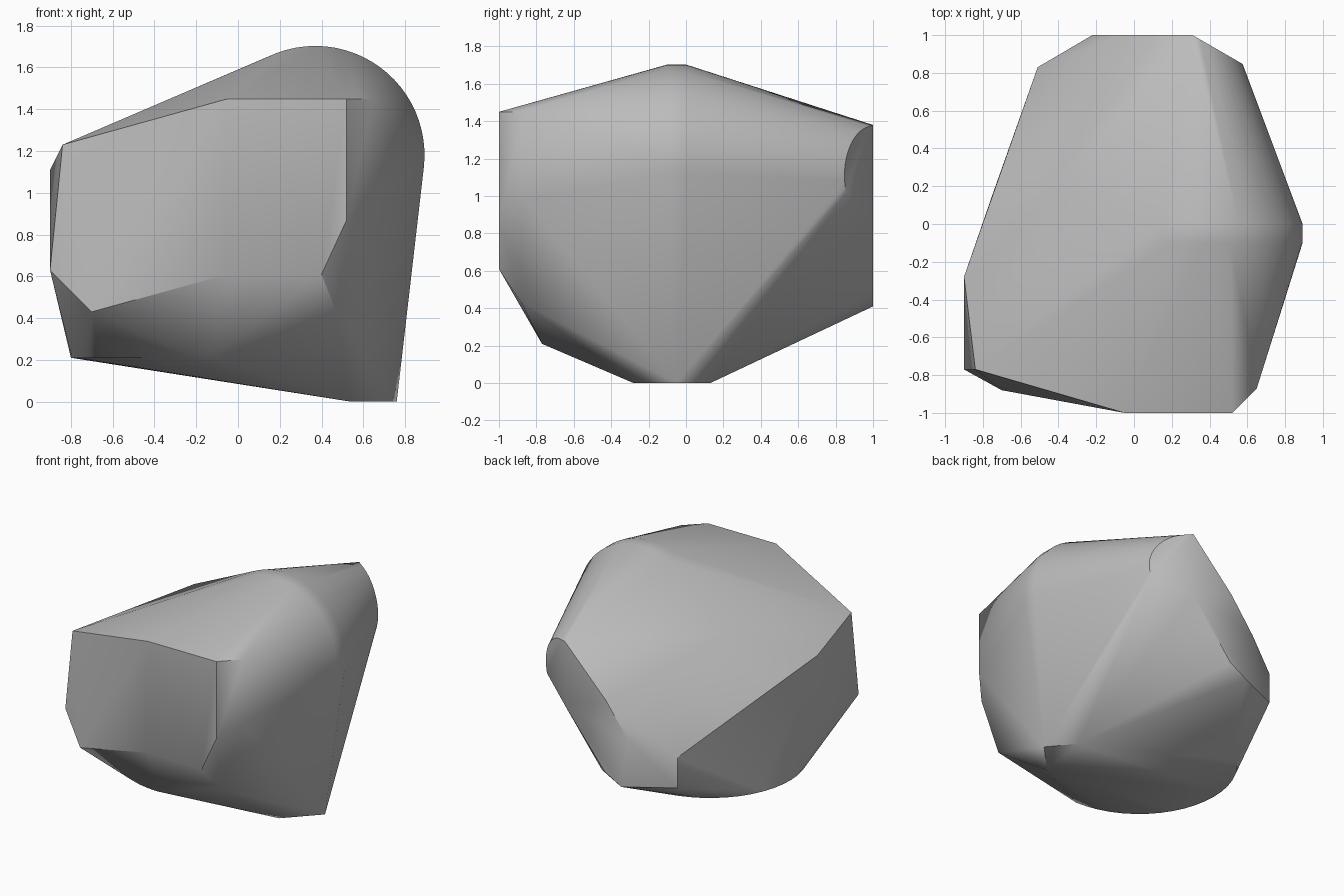
import bpy
import bmesh
from math import cos, sin, radians

# Remove the default cube
default_cube = bpy.data.objects.get("Cube")
if default_cube:
    bpy.data.objects.remove(default_cube, do_unlink=True)


def arc(center, radius, start, end, steps):
    """Points (u, v) along a circular arc, angles in degrees."""
    for i in range(steps + 1):
        angle = radians(start + (end - start) * i / steps)
        yield center[0] + radius * cos(angle), center[1] + radius * sin(angle)


def make_material(name, color):
    material = bpy.data.materials.new(name)
    material.use_nodes = True
    material.diffuse_color = color
    material.node_tree.nodes["Principled BSDF"].inputs["Base Color"].default_value = color
    return material


# Flat front facet
front_facet = [(x, -1, z) for x, z in (
    (-.05, 1.45), (.52, 1.45), (.52, .87), (.4, .61), (-.05, .61))]

# Flat back facet
back_facet = [(x, 1, z) for x, z in (
    (.31, 1.38), (-.03, 1.03), (-.22, .775), (-.16, .41), (-.02, .49), (.31, .9))]

# Chipped corners around the sides
corners = [
    (.65, -.87, 1.45), (.65, -.87, .98), (.47, -.88, .43), (-.7, -.88, .43),
    (-.84, -.77, 1.23), (-.9, -.77, .63), (-.9, -.28, 1.11), (-.9, -.28, .63),
    (-.51, .83, .66), (-.51, .83, .43), (-.47, .15, 1.33),
]

# Small foot the stone rests on
foot = [(.76, -.05, 0), (.61, .13, 0), (.54, -.28, 0)]

# Rounded ridge across the top and side
ridge = [(x, y, z) for x, z in arc((.37, 1.18), .523, 115, -7, 24)
         for y in (-.1, 0)]

# Rounded end of the ridge, lying on a slanted back chamfer
ridge_end = [(x, 1 - .577 * (x - .31), z)
             for x, z in arc((.31, 1.11), .265, 88, -20, 16)]

# Rounded underside
underside = [(x, y, .21) for x, y in arc((-.13, -.1), .67, 90, 270, 24)]

# Wrap all the outlines in one convex stone
bm = bmesh.new()
for outline in (front_facet, back_facet, corners, foot, ridge, ridge_end, underside):
    for point in outline:
        bm.verts.new(point)
hull = bmesh.ops.convex_hull(bm, input=bm.verts)
unused = set(hull["geom_interior"]) | set(hull["geom_unused"])
bmesh.ops.delete(bm, geom=[g for g in unused if isinstance(g, bmesh.types.BMVert)],
                 context="VERTS")
bmesh.ops.recalc_face_normals(bm, faces=bm.faces)

mesh = bpy.data.meshes.new("stone")
bm.to_mesh(mesh)
bm.free()
stone = bpy.data.objects.new("stone", mesh)
bpy.context.collection.objects.link(stone)
mesh.materials.append(make_material("stone grey", (.5, .5, .5, 1)))

# Smooth the rounded areas and keep the chipped edges sharp
bpy.ops.object.select_all(action="DESELECT")
stone.select_set(True)
bpy.context.view_layer.objects.active = stone
bpy.ops.object.shade_smooth_by_angle(angle=radians(30))
